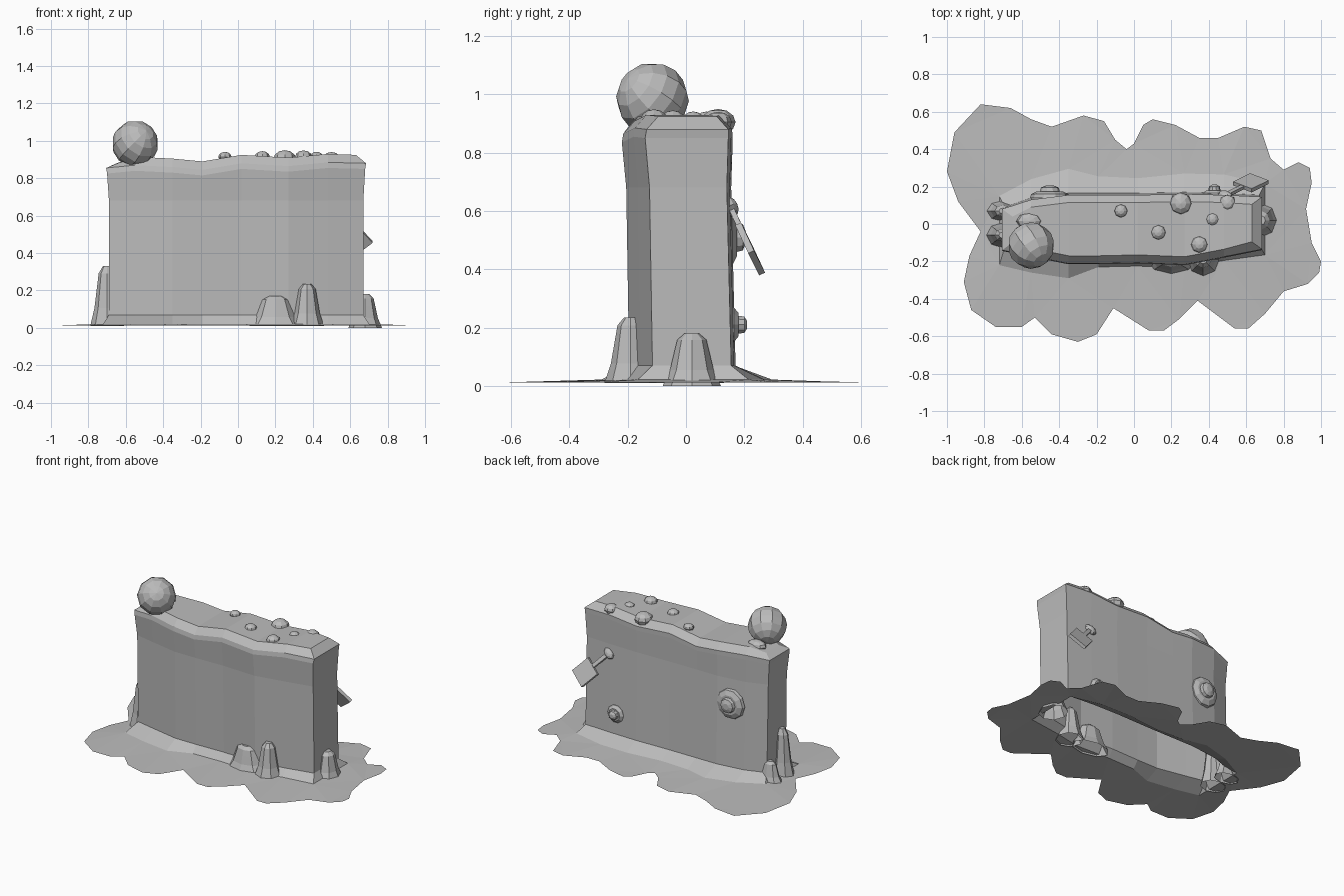
import bpy, bmesh, math
from mathutils import Vector, Matrix

cube = bpy.data.objects.get("Cube")
if cube:
    bpy.data.objects.remove(cube, do_unlink=True)

clay = bpy.data.materials.new("plain_grey")
clay.use_nodes = True
grey = (0.5, 0.5, 0.5, 1)
clay.diffuse_color = grey
clay.node_tree.nodes["Principled BSDF"].inputs["Base Color"].default_value = grey


def finish(name, bm, matrix=None):
    """Turn a bmesh into a flat shaded object."""
    bmesh.ops.recalc_face_normals(bm, faces=bm.faces)
    if matrix:
        bm.transform(matrix)
    mesh = bpy.data.meshes.new(name)
    bm.to_mesh(mesh)
    bm.free()
    mesh.materials.append(clay)
    obj = bpy.data.objects.new(name, mesh)
    bpy.context.collection.objects.link(obj)
    return obj


def bridge(bm, lower, upper):
    """Join two vertex loops of equal length with quads."""
    count = len(lower)
    for i in range(count):
        j = (i + 1) % count
        bm.faces.new((lower[i], lower[j], upper[j], upper[i]))


def lathe(name, profile, place, sides=8, stretch=(1, 1), turn=None):
    """Spin a (radius, height) profile, capped at its last ring."""
    bm = bmesh.new()
    rings = []
    for radius, height in profile:
        angles = [math.tau * i / sides for i in range(sides)]
        rings.append([bm.verts.new((radius * stretch[0] * math.cos(a),
                                    radius * stretch[1] * math.sin(a), height))
                      for a in angles])
    for lower, upper in zip(rings, rings[1:]):
        bridge(bm, lower, upper)
    bm.faces.new(rings[-1])
    matrix = Matrix.Translation(place)
    return finish(name, bm, matrix @ turn if turn else matrix)


def ball(name, place, size, segments=8, rings=6, turn=None):
    bm = bmesh.new()
    bmesh.ops.create_uvsphere(bm, u_segments=segments, v_segments=rings, radius=1)
    matrix = Matrix.Translation(place)
    if turn:
        matrix = matrix @ turn
    return finish(name, bm, matrix @ Matrix.Diagonal((*size, 1)))


# Slab stations: x, front y, back y, top z, front flare, back flare
stations = [
    (-0.69, -0.12, 0.09, 0.90, 0.10, 0.06),
    (-0.55, -0.15, 0.14, 0.915, 0.11, 0.10),
    (-0.35, -0.19, 0.165, 0.905, 0.10, 0.13),
    (-0.19, -0.19, 0.165, 0.89, 0.04, 0.09),
    (0.02, -0.185, 0.165, 0.925, 0.04, 0.08),
    (0.27, -0.195, 0.17, 0.91, 0.04, 0.10),
    (0.48, -0.155, 0.165, 0.93, 0.04, 0.10),
    (0.67, -0.115, 0.155, 0.925, 0.05, 0.06),
]


def slab_ring(bm, grow_front, grow_back, grow_end, height):
    """One closed loop around the slab: along the front, back along the rear."""
    front, back = [], []
    last = len(stations) - 1
    for i, (x, y0, y1, top, flare0, flare1) in enumerate(stations):
        x += grow_end * ((i == last) - (i == 0))
        z = height(top, i)
        front.append(bm.verts.new((x, y0 - grow_front(flare0), z)))
        back.append(bm.verts.new((x, y1 + grow_back(flare1), z)))
    return front + back[::-1]


# Slab with a flared foot, swollen shoulder and chamfered top
bm = bmesh.new()
end_drop = lambda top, i: top - (0.02 if i == 0 else 0)
levels = [
    (lambda f: f, lambda f: f, 0.03, lambda t, i: 0.022),
    (lambda f: 0, lambda f: 0, 0.0, lambda t, i: 0.07),
    (lambda f: 0.01, lambda f: -0.015, 0.0, lambda t, i: 0.68),
    (lambda f: 0.025, lambda f: -0.01, 0.01, lambda t, i: t - 0.075),
    (lambda f: 0.02, lambda f: -0.01, 0.015, lambda t, i: t - 0.045),
    (lambda f: -0.02, lambda f: -0.05, -0.04, end_drop),
]
loops = [slab_ring(bm, *level) for level in levels]
for lower, upper in zip(loops, loops[1:]):
    bridge(bm, lower, upper)
top = loops[-1]
for i in range(len(stations) - 1):
    bm.faces.new((top[i], top[i + 1], top[-2 - i], top[-1 - i]))
foot = [v.co.copy() for v in loops[0]]
finish("slab", bm)

# Spilled puddle: lobed rim filled in around the foot of the slab
rim = [(-.82, .64), (-.66, .62), (-.55, .56), (-.44, .52), (-.27, .58), (-.16, .55),
       (-.1, .45), (-.04, .4), (0, .43), (.05, .53), (.1, .56), (.22, .53), (.35, .46),
       (.45, .46), (.59, .52), (.68, .5), (.73, .35), (.8, .29), (.88, .33), (.94, .3),
       (.95, .22), (.92, .08), (.95, -.1), (1, -.2), (.99, -.26), (.93, -.32), (.8, -.36),
       (.7, -.48), (.61, -.56), (.54, -.56), (.34, -.41), (.24, -.51), (.16, -.57),
       (.08, -.57), (-.11, -.45), (-.2, -.59), (-.3, -.63), (-.44, -.59), (-.53, -.5),
       (-.6, -.55), (-.74, -.55), (-.87, -.46), (-.91, -.31), (-.88, -.17), (-.82, -.04),
       (-.94, .12), (-1, .28), (-.96, .49)]
bm = bmesh.new()
edges = []
for loop in ([Vector((x, y, 0.012)) for x, y in rim], foot):
    verts = [bm.verts.new(p) for p in loop]
    edges += [bm.edges.new((v, verts[i - 1])) for i, v in enumerate(verts)]
bmesh.ops.triangle_fill(bm, edges=edges, use_beauty=True, normal=(0, 0, 1))
finish("puddle", bm)

# Drips running down to the puddle: place, half widths, height
drips = {
    "front_wide_drip": ((0.20, -0.19, 0.01), (0.14, 0.08), 0.16),
    "front_tall_drip": ((0.37, -0.19, 0.01), (0.09, 0.09), 0.225),
    "left_end_drip": ((0.68, 0.02, 0.0), (0.09, 0.10), 0.18),
    "right_end_tall_drip": ((-0.70, -0.06, 0.01), (0.09, 0.07), 0.32),
    "right_end_short_drip": ((-0.70, 0.07, 0.01), (0.09, 0.06), 0.14),
}
for name, (place, widths, h) in drips.items():
    shape = [(1, 0), (0.75, h * 0.3), (0.6, h * 0.65), (0.5, h * 0.88), (0.25, h)]
    lathe(name, shape, place, 8, widths)

# Large ball at one corner, with a small dollop behind it
tilt = Matrix.Rotation(0.9, 4, "X") @ Matrix.Rotation(0.5, 4, "Y")
ball("corner_ball", (-0.55, -0.115, 0.985), (0.125, 0.125, 0.125), 10, 8, tilt)
ball("corner_dollop", (-0.56, 0.015, 0.90), (0.07, 0.045, 0.035))

# Little beads scattered on top: x, y, radius
for i, (x, y, r) in enumerate([(-0.07, 0.07, 0.035), (0.13, -0.045, 0.04),
                               (0.25, 0.11, 0.06), (0.42, 0.025, 0.035),
                               (0.50, 0.11, 0.047), (0.35, -0.11, 0.045)]):
    ball(f"top_bead_{i + 1}", (x, y, 0.915 if y < 0.1 else 0.905), (r, r, r * 0.75))

# Round studs on the back face
to_back = Matrix.Rotation(-math.pi / 2, 4, "X")
for name, place, r in (("large_back_stud", (-0.45, 0.14, 0.51), 0.105),
                       ("small_back_stud", (0.43, 0.145, 0.21), 0.065)):
    shape = [(r, 0), (r * 0.95, 0.02), (r * 0.65, 0.035), (r * 0.5, 0.035),
             (r * 0.45, 0.055), (r * 0.2, 0.065)]
    lathe(name, shape, place, 10, turn=to_back)

# Small paddle stuck in the back: blade, handle and grip
along = Vector((0.65, 0.32, -0.69)).normalized()
out = Vector((0, 0.9, 0.45))
out = (out - along * out.dot(along)).normalized()
frame = Matrix((along, out.cross(along), out)).transposed().to_4x4()
blade_centre = Vector((0.625, 0.22, 0.47))
for name, shift, size in (("paddle_blade", 0, (0.14, 0.13, 0.022)),
                          ("paddle_handle", -0.12, (0.14, 0.025, 0.018))):
    bm = bmesh.new()
    bmesh.ops.create_cube(bm, size=1, matrix=Matrix.Diagonal((*size, 1)))
    finish(name, bm, Matrix.Translation(blade_centre + along * shift) @ frame)
ball("paddle_grip", blade_centre - along * 0.21, (0.03, 0.045, 0.025), turn=frame)
